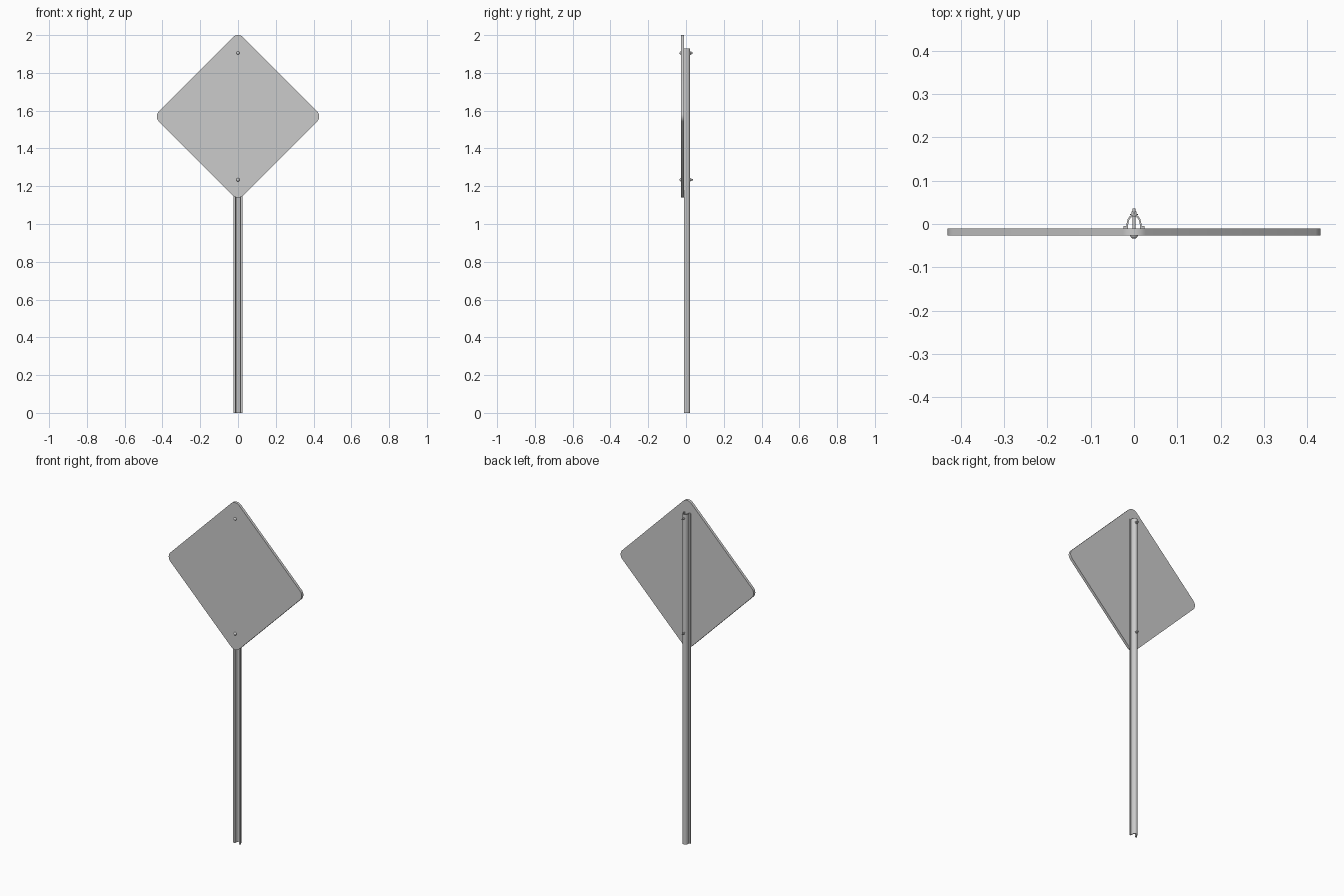
import bpy, math
from mathutils import Vector

if "Cube" in bpy.data.objects:
    bpy.data.objects.remove(bpy.data.objects["Cube"])


def extrude(name, outline, depth_vec):
    """Closed prism from an outline of 3D points."""
    n = len(outline)
    d = Vector(depth_vec)
    verts = [Vector(p) for p in outline] + [Vector(p) + d for p in outline]
    faces = [tuple(range(n)), tuple(range(2 * n - 1, n - 1, -1))]
    faces += [(i, i + n, (i + 1) % n + n, (i + 1) % n) for i in range(n)]
    me = bpy.data.meshes.new(name)
    me.from_pydata(verts, [], faces)
    ob = bpy.data.objects.new(name, me)
    bpy.context.collection.objects.link(ob)
    finish(ob)
    return ob


def finish(ob):
    bpy.ops.object.select_all(action='DESELECT')
    bpy.context.view_layer.objects.active = ob
    ob.select_set(True)
    bpy.ops.object.mode_set(mode='EDIT')
    bpy.ops.mesh.select_all(action='SELECT')
    bpy.ops.mesh.normals_make_consistent(inside=False)
    bpy.ops.object.mode_set(mode='OBJECT')
    bpy.ops.object.shade_smooth_by_angle(angle=math.radians(30))


# Diamond sign plate with rounded corners
R, HALF, CZ = 0.038, 0.43, 1.57
outline = []
for k in range(4):
    a = k * math.pi / 2
    cx, cz = (HALF - R) * math.cos(a), (HALF - R) * math.sin(a)
    for j in range(9):
        t = a - math.pi / 4 + j * math.pi / 16
        outline.append((cx + R * math.cos(t), -0.026, CZ + cz + R * math.sin(t)))
extrude("sign_plate", outline, (0, 0.016, 0))

# Post: flanged arch channel, open toward the sign
half_outer = [(0.024, -0.010), (0.024, -0.005), (0.0175, -0.005), (0.0165, 0.004),
              (0.0145, 0.011), (0.011, 0.017), (0.006, 0.0205)]
half_inner = [(0.004, 0.0165), (0.008, 0.014), (0.011, 0.009), (0.013, 0.003),
              (0.014, -0.010)]
right = half_outer + [(0, 0.0215)]
left = [(-x, y) for x, y in reversed(half_outer)]
inner_left = [(-x, y) for x, y in reversed(half_inner)]
inner = inner_left + [(0, 0.0175)] + half_inner
profile = right + left + inner
extrude("post", [(x, y, 0) for x, y in profile], (0, 0, 1.93))


def cyl(name, r, y0, y1, z, sides):
    bpy.ops.mesh.primitive_cylinder_add(vertices=sides, radius=r, depth=y1 - y0,
                                        location=(0, (y0 + y1) / 2, z),
                                        rotation=(math.pi / 2, 0, 0))
    ob = bpy.context.object
    ob.name = name
    bpy.ops.object.shade_smooth_by_angle(angle=math.radians(30))
    return ob


# Bolts with domed heads, washers and hex nuts
for label, z in (("upper", 1.905), ("lower", 1.234)):
    cyl(label + "_bolt_shaft", 0.0035, -0.028, 0.036, z, 16)
    cyl(label + "_washer", 0.009, 0.0205, 0.0225, z, 20)
    cyl(label + "_nut", 0.007, 0.0225, 0.029, z, 6)
    bpy.ops.mesh.primitive_uv_sphere_add(segments=20, ring_count=10, radius=1,
                                         location=(0, -0.026, z))
    head = bpy.context.object
    head.name = label + "_bolt_head"
    head.scale = (0.009, 0.008, 0.009)
    bpy.ops.object.shade_smooth()
